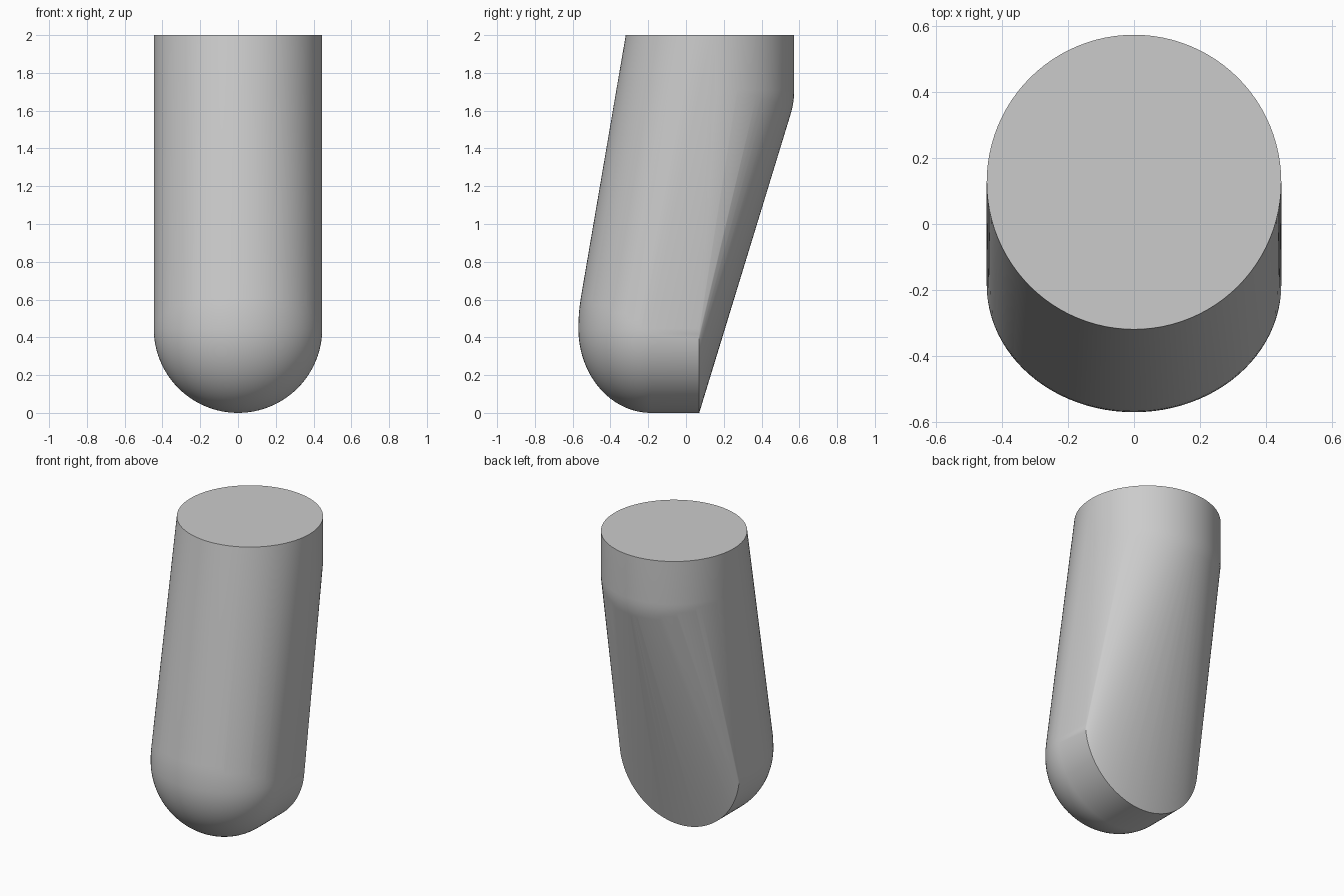
import bpy
import bmesh
from math import sin, cos, pi, radians

cube = bpy.data.objects.get("Cube")
if cube:
    bpy.data.objects.remove(cube, do_unlink=True)

R = 0.446        # common radius of every rounded form
SEG = 96         # segments round a full circle
TOE_Y, HEEL_Y, TOP_Y = -0.185, 0.07, 0.127


def half_dome(cy, cz, ry, down, up):
    """Half an ellipsoid, bulging to the front (ry < 0) or the back (ry > 0)."""
    pts = [(0, cy, cz - down), (0, cy, cz + up)]
    for i in range(1, SEG // 2):
        lat = -pi / 2 + 2 * pi * i / SEG
        z = cz + sin(lat) * (up if lat > 0 else down)
        for j in range(SEG // 2 + 1):
            a = 2 * pi * j / SEG
            pts.append((R * cos(lat) * cos(a), cy + ry * cos(lat) * sin(a), z))
    return pts


def ring(cy, cz, upright=False):
    """Points of a level circle, or of an upright one facing the back."""
    pts = []
    for j in range(SEG):
        a = 2 * pi * j / SEG
        u, v = R * cos(a), R * sin(a)
        pts.append((u, cy, cz + v) if upright else (u, cy + v, cz))
    return pts


# Rounded toe, flat heel disc, rounded shoulder and flat top, wrapped in one skin
points = (half_dome(TOE_Y, R, -0.385, R, 0.63)
          + ring(HEEL_Y, R, upright=True)
          + half_dome(TOP_Y, 1.71, R, R, 0.0)
          + ring(TOP_Y, 2.0))

bm = bmesh.new()
for p in points:
    bm.verts.new(p)
bmesh.ops.remove_doubles(bm, verts=bm.verts[:], dist=0.0005)
hull = bmesh.ops.convex_hull(bm, input=bm.verts[:], use_existing_faces=False)
inside = {g for g in hull["geom_interior"] + hull["geom_unused"]
          if isinstance(g, bmesh.types.BMVert)}
bmesh.ops.delete(bm, geom=list(inside), context='VERTS')
bmesh.ops.dissolve_limit(bm, angle_limit=radians(0.2), verts=bm.verts[:], edges=bm.edges[:])
bmesh.ops.recalc_face_normals(bm, faces=bm.faces[:])

mesh = bpy.data.meshes.new("slanted_peg")
bm.to_mesh(mesh)
bm.free()
peg = bpy.data.objects.new("slanted_peg", mesh)
bpy.context.collection.objects.link(peg)

# Plain grey
grey = bpy.data.materials.new("plain_grey")
grey.use_nodes = True
colour = (0.6, 0.6, 0.6, 1.0)
grey.diffuse_color = colour
grey.node_tree.nodes["Principled BSDF"].inputs["Base Color"].default_value = colour
mesh.materials.append(grey)

# Smooth skin with crisp heel and top rims
bpy.ops.object.select_all(action='DESELECT')
peg.select_set(True)
bpy.context.view_layer.objects.active = peg
bpy.ops.object.shade_smooth_by_angle(angle=radians(25))
